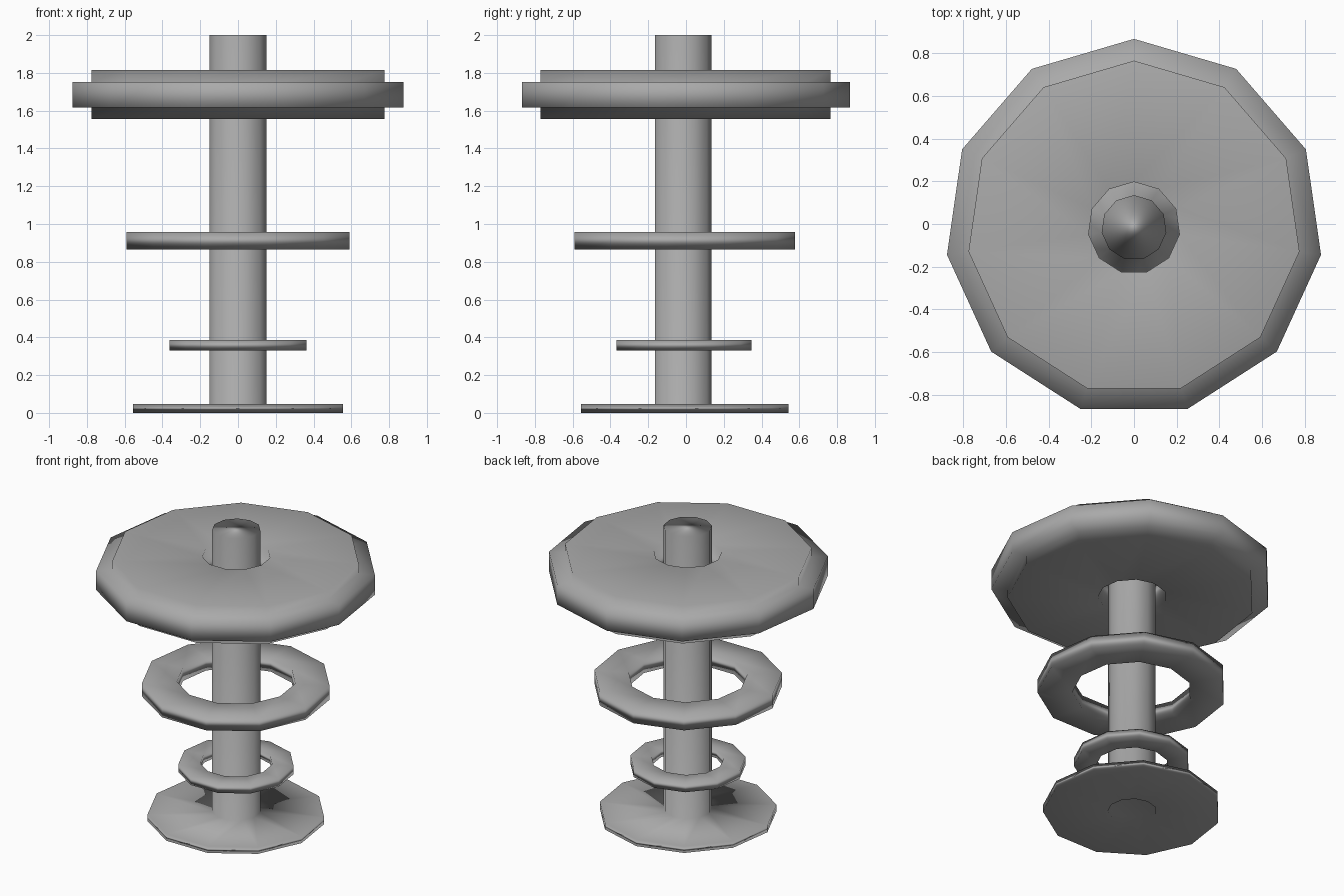
import bpy, bmesh, math

if "Cube" in bpy.data.objects:
    bpy.data.objects.remove(bpy.data.objects["Cube"])

SIDES = 11
CENTRE_Y = -0.018

grey = bpy.data.materials.new("mid_grey")
grey.diffuse_color = (0.4, 0.4, 0.4, 1.0)
grey.use_nodes = True
grey.node_tree.nodes["Principled BSDF"].inputs["Base Color"].default_value = grey.diffuse_color


def lathe(name, profile, closed):
    """Spin an (r, z) profile, listed counter-clockwise, into an 11-sided smooth part."""
    bm = bmesh.new()
    rings = []
    for r, z in profile:
        ring = []
        for i in range(SIDES):
            a = math.pi / 2 + math.tau * i / SIDES
            ring.append(bm.verts.new((r * math.cos(a), r * math.sin(a), z)))
        rings.append(ring)
    n = len(rings)
    for k in range(n if closed else n - 1):
        lo, hi = rings[k], rings[(k + 1) % n]
        for i in range(SIDES):
            j = (i + 1) % SIDES
            bm.faces.new((lo[i], lo[j], hi[j], hi[i]))
    if not closed:
        bm.faces.new(rings[-1])       # top cap
        bm.faces.new(rings[0][::-1])  # bottom cap
    for f in bm.faces:
        f.smooth = True
    mesh = bpy.data.meshes.new(name)
    bm.to_mesh(mesh)
    bm.free()
    mesh.materials.append(grey)
    obj = bpy.data.objects.new(name, mesh)
    obj.location.y = CENTRE_Y
    bpy.context.collection.objects.link(obj)
    # large faces dominate the smooth shading
    mod = obj.modifiers.new("weighted", 'WEIGHTED_NORMAL')
    mod.mode = 'FACE_AREA'
    return obj


def ring(name, inner, outer, z0, z1):
    return lathe(name, [(inner, z0), (outer, z0), (outer, z1), (inner, z1)], True)


# base plate and shaft in one piece, with a shallow recess underneath
lathe("base_and_shaft", [(0.153, 0.045), (0.153, 0), (0.561, 0), (0.561, 0.047),
                         (0.153, 0.047), (0.153, 2.0)], False)

# loose rings around the shaft
ring("lower_ring", 0.229, 0.366, 0.330, 0.386)
ring("middle_ring", 0.376, 0.596, 0.866, 0.958)

# large stepped wheel at the top
lathe("top_wheel", [(0.215, 1.555), (0.783, 1.555), (0.783, 1.617), (0.885, 1.617),
                    (0.885, 1.753), (0.783, 1.753), (0.783, 1.816), (0.215, 1.816)], True)
